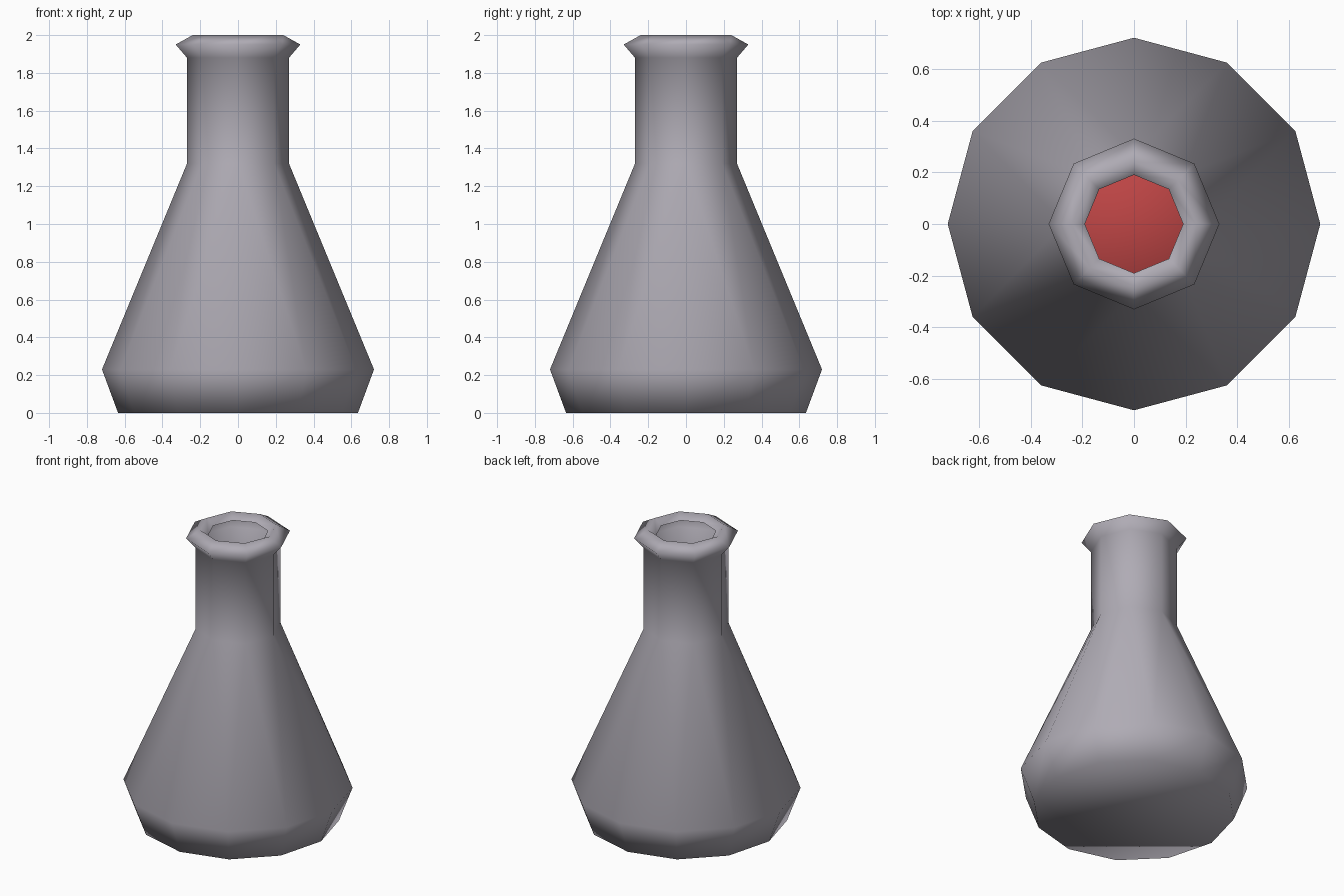
import bpy, bmesh
from math import cos, sin, tau

cube = bpy.data.objects.get("Cube")
if cube:
    bpy.data.objects.remove(cube, do_unlink=True)


def make_material(name, rgb, roughness):
    mat = bpy.data.materials.new(name)
    mat.use_nodes = True
    mat.diffuse_color = (*rgb, 1)
    bsdf = next(n for n in mat.node_tree.nodes if n.type == 'BSDF_PRINCIPLED')
    bsdf.inputs["Base Color"].default_value = (*rgb, 1)
    bsdf.inputs["Roughness"].default_value = roughness
    return mat


def bridge(bm, low, high):
    """Join two rings; rings with different side counts get triangles."""
    n, m = len(low), len(high)
    if n == m:
        for i in range(n):
            k = (i + 1) % n
            bm.faces.new((low[i], low[k], high[k], high[i]))
        return
    i = j = 0
    while i < n or j < m:
        if j == m or (i < n and (i + 0.5) / n <= (j + 0.5) / m):
            bm.faces.new((low[i % n], low[(i + 1) % n], high[j % m]))
            i += 1
        else:
            bm.faces.new((low[i % n], high[(j + 1) % m], high[j % m]))
            j += 1


def lathe(name, profile, mat, cap_top=False):
    """Stack rings of (sides, radius, height), closed at the bottom."""
    bm = bmesh.new()
    rings = [[bm.verts.new((r * cos(tau * k / n), r * sin(tau * k / n), z))
              for k in range(n)] for n, r, z in profile]
    for low, high in zip(rings, rings[1:]):
        bridge(bm, low, high)
    bm.faces.new(rings[0][::-1])
    if cap_top:
        bm.faces.new(rings[-1])
    for face in bm.faces:
        face.smooth = True
    mesh = bpy.data.meshes.new(name)
    bm.to_mesh(mesh)
    bm.free()
    mesh.materials.append(mat)
    obj = bpy.data.objects.new(name, mesh)
    bpy.context.scene.collection.objects.link(obj)
    return obj


glass = make_material("grey_glass", (0.43, 0.41, 0.46), 0.5)
red = make_material("red_liquid", (0.52, 0.06, 0.06), 0.5)

# Flask: twelve-sided body narrowing into an eight-sided neck and rolled lip
lathe("flask", [
    (12, 0.635, 0.0), (12, 0.72, 0.23),
    (8, 0.27, 1.32), (8, 0.27, 1.88),
    (8, 0.33, 1.95), (8, 0.24, 2.0), (8, 0.19, 1.96),
], glass)

# Liquid resting inside the body
lathe("liquid", [
    (12, 0.58, 0.03), (12, 0.66, 0.23), (12, 0.42, 0.8),
], red, cap_top=True)
